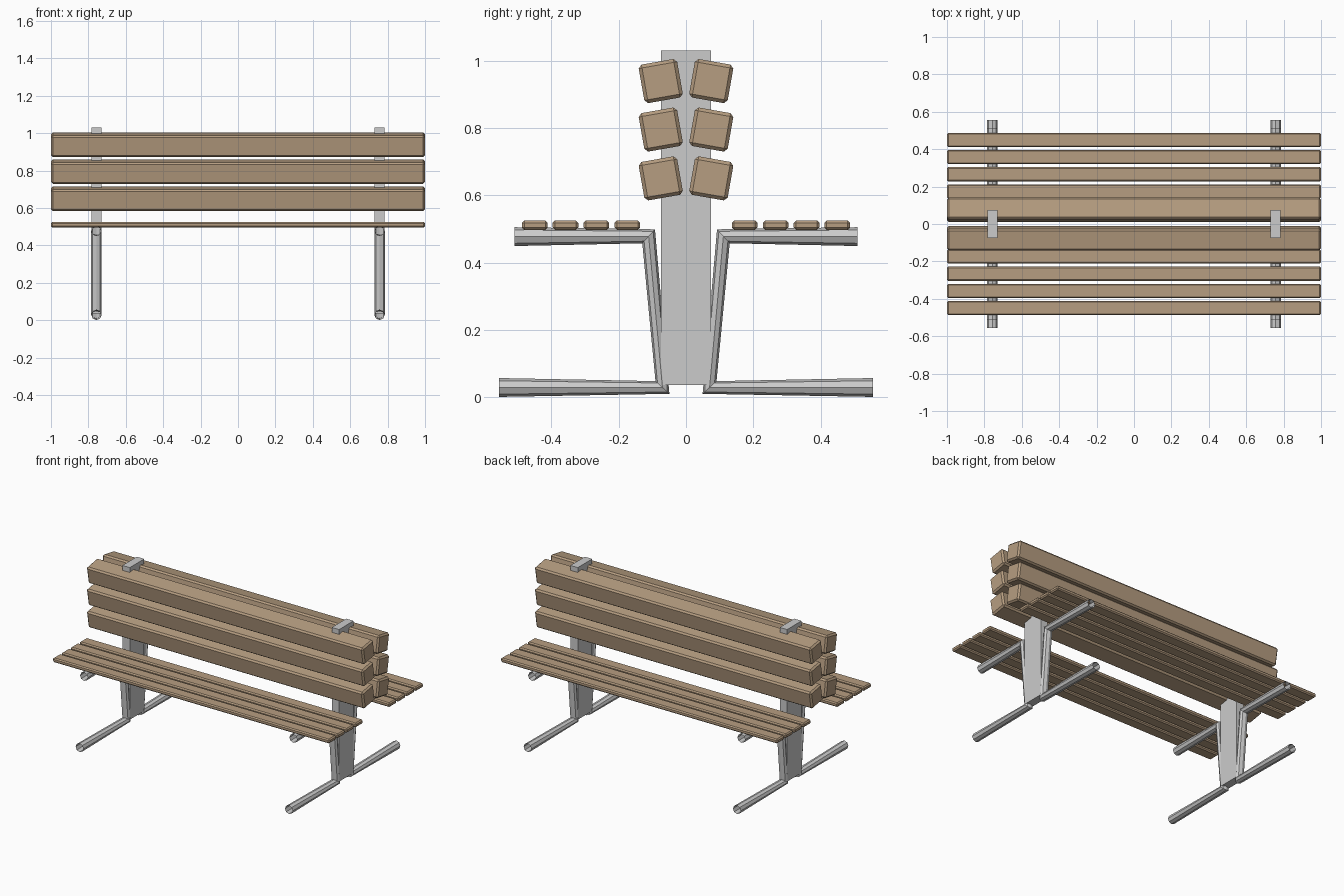
import bpy, math

if "Cube" in bpy.data.objects:
    bpy.data.objects.remove(bpy.data.objects["Cube"])

wood = bpy.data.materials.new("wood")
wood.diffuse_color = (0.47, 0.34, 0.22, 1)
wood.use_nodes = True
wood.node_tree.nodes["Principled BSDF"].inputs["Base Color"].default_value = wood.diffuse_color


def box(name, size, loc, tilt=0, bevel=0, mat=None):
    bpy.ops.mesh.primitive_cube_add(size=1, location=loc)
    ob = bpy.context.object
    ob.name = name
    ob.scale = size
    bpy.ops.object.transform_apply(location=False, rotation=False, scale=True)
    ob.rotation_euler.x = tilt
    if bevel:
        mod = ob.modifiers.new("bevel", 'BEVEL')
        mod.width = bevel
        mod.segments = 1
    if mat:
        ob.data.materials.append(mat)
    return ob


def tube(name, x, points, radius):
    cu = bpy.data.curves.new(name, 'CURVE')
    cu.dimensions = '3D'
    cu.bevel_depth = radius
    cu.bevel_resolution = 2      # eight sides
    cu.use_fill_caps = False     # open tube ends
    sp = cu.splines.new('POLY')
    sp.points.add(len(points) - 1)
    for p, (y, z) in zip(sp.points, points):
        p.co = (x, y, z, 1)
    sp.use_smooth = False
    ob = bpy.data.objects.new(name, cu)
    bpy.context.collection.objects.link(ob)


# one bent tube: seat arm, leg, foot
FRAME = [(0.51, 0.477), (0.111, 0.478), (0.07, 0.029), (0.556, 0.029)]

# steel posts and bent tube frames at both ends
for x, end in ((-0.757, "left"), (0.757, "right")):
    box(f"{end}_post", (0.053, 0.149, 0.994), (x, 0, 0.533))
    for s, side in ((-1, "front"), (1, "back")):
        tube(f"{end}_{side}_frame", x, [(s * y, z) for y, z in FRAME], 0.028)

for s, side in ((-1, "front"), (1, "back")):
    # seat slats
    for i, y in enumerate((0.174, 0.266, 0.358, 0.449)):
        box(f"{side}_seat_slat_{i + 1}", (2, 0.076, 0.028), (0, s * y, 0.511),
            bevel=0.007, mat=wood)
    # tilted backrest beams
    for i, z in enumerate((0.650, 0.795, 0.939)):
        box(f"{side}_backrest_beam_{i + 1}", (2, 0.116, 0.116), (0, s * 0.075, z),
            tilt=-s * math.radians(10), bevel=0.01, mat=wood)
